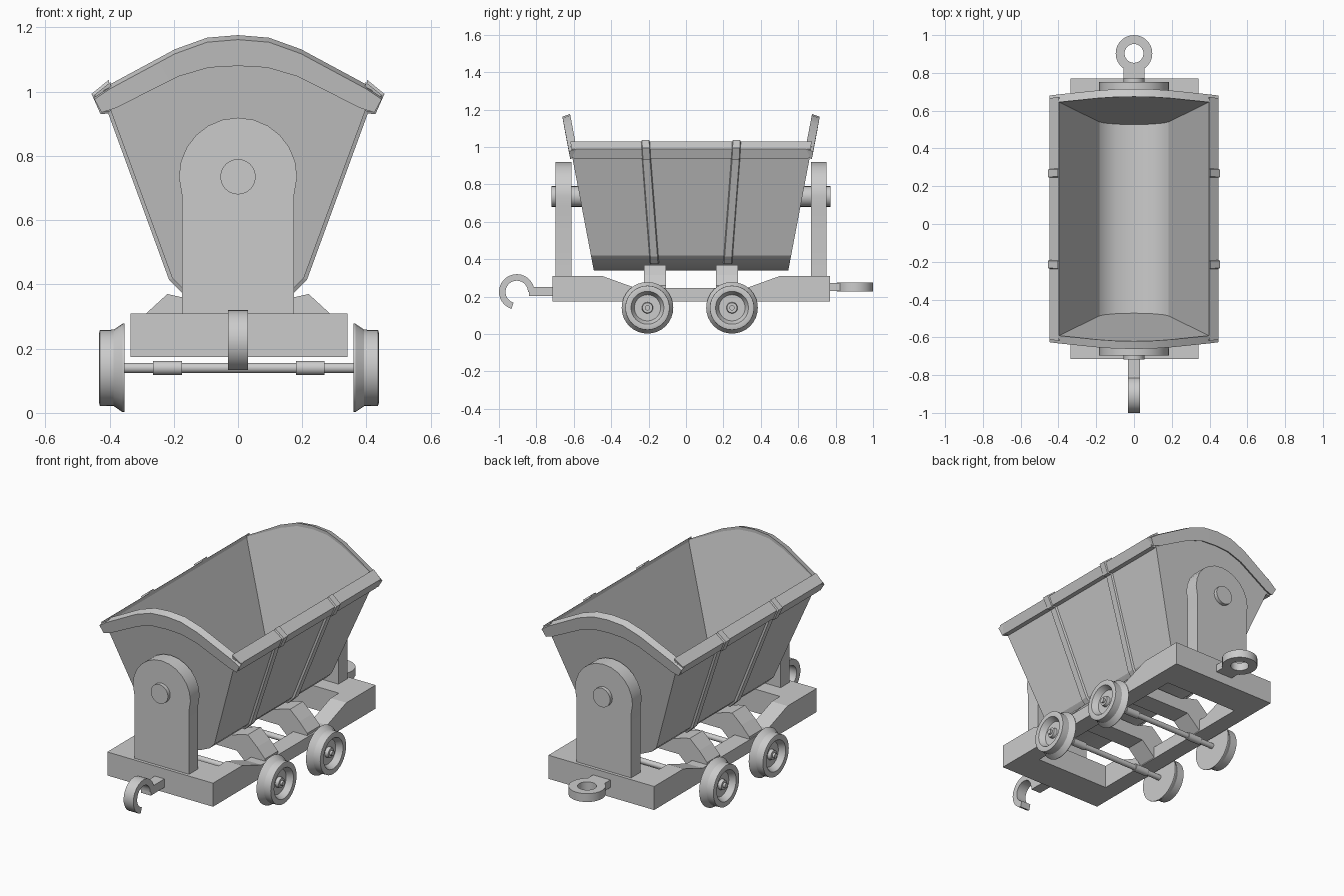
import bpy, bmesh
from math import sin, cos, pi, radians

if "Cube" in bpy.data.objects:
    bpy.data.objects.remove(bpy.data.objects["Cube"])

CY = 0.027  # lengthwise centre of the wagon body
CX = 0.003  # slight sideways offset of the running gear
steel = bpy.data.materials.new("grey_steel")
steel.diffuse_color = (0.58, 0.58, 0.58, 1)
steel.use_nodes = True
steel.node_tree.nodes["Principled BSDF"].inputs["Base Color"].default_value = steel.diffuse_color


def finish(name, bm, angle=0, thickness=0):
    me = bpy.data.meshes.new(name)
    bm.to_mesh(me)
    bm.free()
    me.materials.append(steel)
    ob = bpy.data.objects.new(name, me)
    bpy.context.collection.objects.link(ob)
    bpy.ops.object.select_all(action='DESELECT')
    bpy.context.view_layer.objects.active = ob
    ob.select_set(True)
    if thickness:
        mod = ob.modifiers.new("thickness", 'SOLIDIFY')
        mod.thickness, mod.offset, mod.use_even_offset = thickness, -1, True
        bpy.ops.object.modifier_apply(modifier=mod.name)
    if angle:
        bpy.ops.object.shade_smooth_by_angle(angle=radians(angle))
    return ob


def loft(name, sections, closed=False, caps=True, smooth=False):
    """Skin a list of equal-sized closed sections."""
    bm = bmesh.new()
    rings = [[bm.verts.new(p) for p in s] for s in sections]
    n = len(rings[0])
    pairs = list(zip(rings, rings[1:]))
    if closed:
        pairs.append((rings[-1], rings[0]))
    for a, b in pairs:
        for i in range(n):
            j = (i + 1) % n
            bm.faces.new((a[i], a[j], b[j], b[i]))
    if caps and not closed:
        bm.faces.new(rings[0])
        bm.faces.new(rings[-1])
    bmesh.ops.remove_doubles(bm, verts=bm.verts, dist=1e-5)
    bmesh.ops.recalc_face_normals(bm, faces=bm.faces)
    return finish(name, bm, 32 if smooth else 0)


def prism(name, pts, axis, a, b, smooth=False):
    """Extrude a 2D profile along x, y or z from a to b."""
    def place(p, t):
        return {'x': (t, p[0], p[1]), 'y': (p[0], t, p[1]), 'z': (p[0], p[1], t)}[axis]
    return loft(name, [[place(p, t) for p in pts] for t in (a, b)], smooth=smooth)


def rect(u0, u1, v0, v1):
    return [(u0, v0), (u1, v0), (u1, v1), (u0, v1)]


def circle(u, v, r, n=24):
    return [(u + r * cos(2 * pi * i / n), v + r * sin(2 * pi * i / n)) for i in range(n)]


def lathe_x(name, prof, y, z, side, n=32):
    """Revolve (radius, x) points about an axle line."""
    secs = [[(CX + side * x, u, v) for u, v in circle(y, z, max(r, 1e-6), n)] for r, x in prof]
    return loft(name, secs, caps=False, smooth=True)


def end_y(z):
    """Half length of the sloping hopper ends at height z."""
    return 0.52 + 0.19 * (z - 0.34)


# hopper shell: trough strip plus two arched end walls, thickened inwards
half = [(0.419, 1.003), (0.205, 0.42), (0.17, 0.385), (0.10, 0.352)]
trough = half + [(0, 0.34)] + [(-x, z) for x, z in reversed(half)]
arch_half = [(0.20, 1.11), (0.10, 1.15)]
arch = [(-x, z) for x, z in arch_half] + [(0, 1.16)] + arch_half[::-1]
bm = bmesh.new()
ends = []
for s in (-1, 1):
    ends.append([bm.verts.new((x, CY + s * end_y(z), z)) for x, z in trough])
    top = [bm.verts.new((x, CY + s * end_y(z), z)) for x, z in arch]
    bm.faces.new(ends[-1] + top)
for i in range(len(trough) - 1):
    bm.faces.new((ends[0][i], ends[0][i + 1], ends[1][i + 1], ends[1][i]))
bmesh.ops.recalc_face_normals(bm, faces=bm.faces)
bm.faces.ensure_lookup_table()
if bm.faces[0].normal.y > 0:  # front wall must face forwards
    bmesh.ops.reverse_faces(bm, faces=bm.faces)
finish("hopper", bm, angle=22, thickness=0.027)

# arched rims on the hopper ends: x, z and drop of the front face
rim = [(0.447, 0.99, 0.055), (0.40, 1.022, 0.073), (0.196, 1.132, 0.085), (0.096, 1.168, 0.093)]
rim = rim + [(0, 1.176, 0.096)] + [(-x, z, d) for x, z, d in reversed(rim)]
for s, label in ((-1, "front"), (1, "back")):
    secs = []
    for x, z, drop in rim:
        corners = [(x, z, -0.032), (x, z - 0.014, 0.012),
                   (x * 0.95, z - drop, 0.013), (x * 0.95, z - drop + 0.01, -0.012)]
        secs.append([(px, CY + s * (end_y(pz) + d), pz) for px, pz, d in corners])
    loft(label + "_end_rim", secs, smooth=True)

# side rims and ribs
rim_sec = [(0.397, 1.03), (0.447, 0.99), (0.425, 0.937), (0.388, 0.94)]
rib_in = [(0.16, 0.385), (0.195, 0.42), (0.388, 0.95), (0.415, 0.945), (0.437, 0.985), (0.40, 1.015)]
rib_out = [(0.175, 0.375), (0.215, 0.415), (0.404, 0.932), (0.428, 0.93), (0.456, 0.993), (0.402, 1.037)]
for sx, side in ((1, "right"), (-1, "left")):
    loft(side + "_rim", [[(sx * x, CY + s * (end_y(z) - 0.005), z) for x, z in rim_sec]
                         for s in (-1, 1)])
    for s, label in ((-1, "front"), (1, "back")):
        secs = []
        for (xi, zi), (xo, zo) in zip(rib_in, rib_out):
            y = CY + s * (0.195 + 0.075 * (zi - 0.37))
            secs.append([(sx * xi, y - 0.028, zi), (sx * xo, y - 0.019, zo),
                         (sx * xo, y + 0.019, zo), (sx * xi, y + 0.028, zi)])
        loft(f"{label}_{side}_rib", secs)

# frame side rails with raised ends
rail_half = [(0.742, 0.31), (0.475, 0.31), (0.30, 0.247)]
rail = [(-0.742, 0.174), (0.742, 0.174)] + rail_half + [(-y, z) for y, z in reversed(rail_half)]
rail = [(y + CY, z) for y, z in rail]
for s, side in ((1, "right"), (-1, "left")):
    prism(side + "_rail", rail, 'x', CX + s * 0.238, CX + s * 0.338)

# end beams, pivot supports, pivot pins
support = [(-0.175, 0.305), (0.175, 0.305), (0.175, 0.68)]
support += [(0.184 * cos(pi * i / 12), 0.735 + 0.184 * sin(pi * i / 12)) for i in range(13)]
support += [(-0.175, 0.68)]
for s, label in ((-1, "front"), (1, "back")):
    prism(label + "_beam", rect(CX - 0.238, CX + 0.238, 0.174, 0.31), 'y', CY + s * 0.742, CY + s * 0.55)
    prism(label + "_support", support, 'y', CY + s * 0.724, CY + s * 0.64, smooth=True)
    prism(label + "_pivot_pin", circle(0, 0.735, 0.055), 'y', CY + s * 0.745, CY + s * 0.58, smooth=True)

# cradle beams under the hopper
cr = [(0.33, 0.18), (0.33, 0.26), (0.28, 0.315), (0.22, 0.37), (0.175, 0.36), (0.10, 0.335)]
inner = [(-0.235, 0.18), (-0.15, 0.26), (0.15, 0.26), (0.235, 0.18)]
cradle = inner + cr + [(-x, z) for x, z in reversed(cr)]
for s, label in ((-1, "front"), (1, "back")):
    prism(label + "_cradle", cradle, 'y', CY + s * 0.134, CY + s * 0.252)

# wheels, axles and bearing collars
AZ = 0.14
wheel = [(0, 0.356), (0.138, 0.356), (0.138, 0.362), (0.119, 0.39), (0.118, 0.433), (0.107, 0.436),
         (0.088, 0.434), (0.07, 0.40), (0.03, 0.40), (0.027, 0.42), (0.014, 0.42), (0.014, 0.433), (0, 0.433)]
for ay, label in ((-0.206, "front"), (0.246, "back")):
    prism(label + "_axle", circle(ay, AZ, 0.016, 16), 'x', -0.37, 0.37, smooth=True)
    for s, side in ((1, "right"), (-1, "left")):
        lathe_x(f"{label}_{side}_wheel", wheel, ay, AZ, s)
        prism(f"{label}_{side}_collar", circle(ay, AZ, 0.022, 16), 'x',
              CX + s * 0.178, CX + s * 0.267, smooth=True)

# front coupling hook: open vertical loop with a shank
HY, HZ = -0.905, 0.225
angs = [radians(253 * i / 20) for i in range(21)]
hook = [(HY + 0.095 * cos(a), HZ + 0.095 * sin(a)) for a in angs]
hook += [(HY + 0.06 * cos(a), HZ + 0.06 * sin(a)) for a in reversed(angs)]
prism("coupling_hook", hook, 'x', -0.031, 0.031, smooth=True)
prism("hook_shank", rect(HY + 0.065, -0.70, 0.203, 0.252), 'x', -0.031, 0.031)

# back coupling ring: flat eye with a shank
secs = []
for i in range(28):
    a = 2 * pi * i / 28
    secs.append([(r * cos(a), 0.903 + r * sin(a), z)
                 for r, z in ((0.05, 0.227), (0.097, 0.227), (0.097, 0.275), (0.05, 0.275))])
loft("coupling_ring", secs, closed=True, smooth=True)
prism("ring_shank", rect(-0.055, 0.055, 0.75, 0.835), 'z', 0.229, 0.273)
